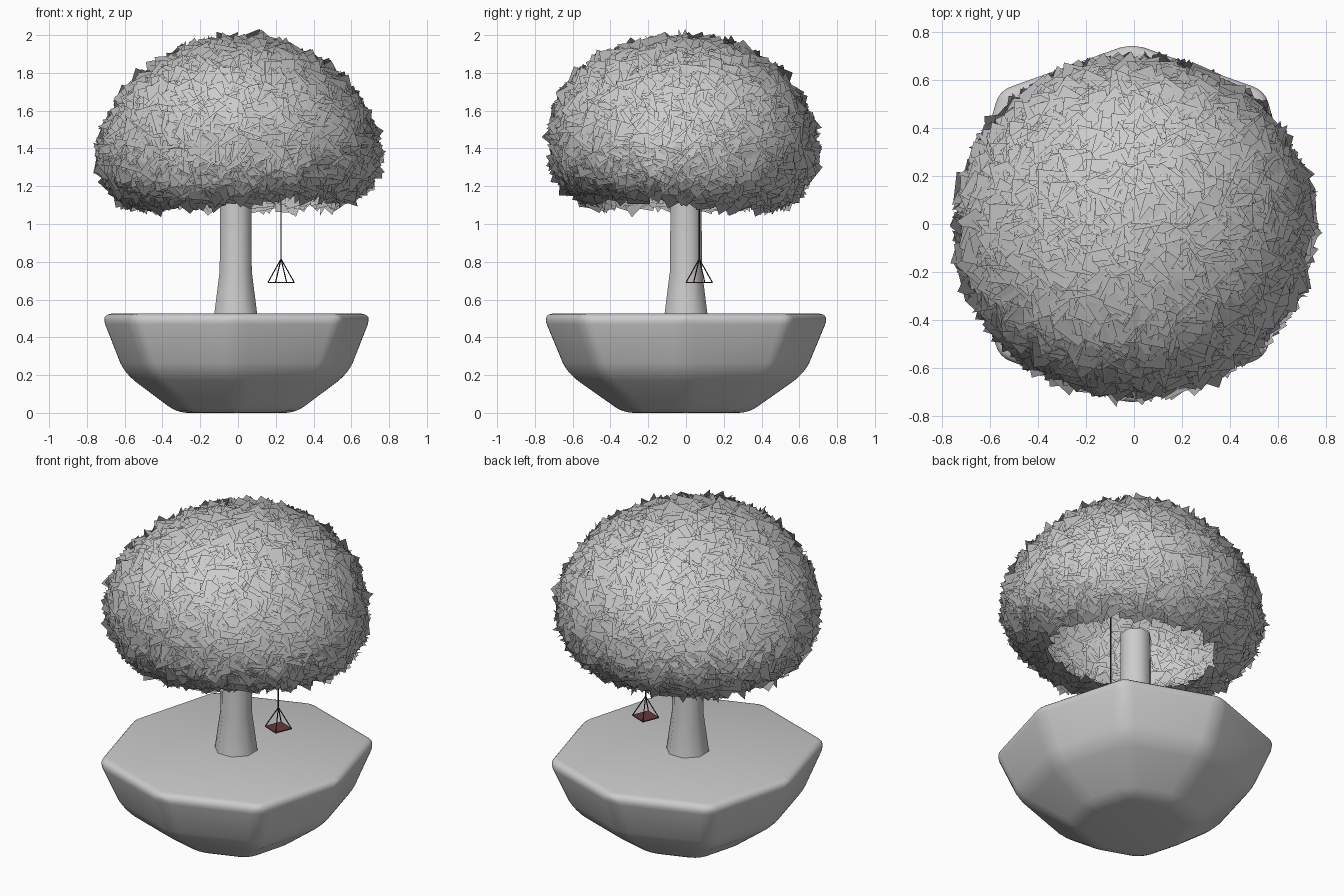
import bpy, bmesh, math, random
from mathutils import Vector, Matrix

if "Cube" in bpy.data.objects:
    bpy.data.objects.remove(bpy.data.objects["Cube"])

random.seed(7)


def finish(name, bm, smooth=None, color=None):
    me = bpy.data.meshes.new(name)
    bm.to_mesh(me)
    bm.free()
    ob = bpy.data.objects.new(name, me)
    bpy.context.collection.objects.link(ob)
    if color:
        m = bpy.data.materials.new(name + "_colour")
        m.diffuse_color = color
        m.use_nodes = True
        m.node_tree.nodes["Principled BSDF"].inputs["Base Color"].default_value = m.diffuse_color
        me.materials.append(m)
    if smooth:
        bpy.ops.object.select_all(action='DESELECT')
        ob.select_set(True)
        bpy.context.view_layer.objects.active = ob
        bpy.ops.object.shade_smooth_by_angle(angle=math.radians(smooth))
    return ob


def loft(rings):
    """Skin equal-length rings of points and cap both ends."""
    bm = bmesh.new()
    rows = [[bm.verts.new(p) for p in r] for r in rings]
    n = len(rows[0])
    for a, b in zip(rows, rows[1:]):
        for i in range(n):
            bm.faces.new((a[i], a[(i + 1) % n], b[(i + 1) % n], b[i]))
    bm.faces.new(rows[0][::-1])
    bm.faces.new(rows[-1])
    bm.normal_update()
    return bm


def rod(bm, a, b, r=0.004):
    a, b = Vector(a), Vector(b)
    rot = (b - a).to_track_quat('Z', 'Y').to_matrix().to_4x4()
    bmesh.ops.create_cone(bm, cap_ends=True, segments=6, radius1=r, radius2=r,
                          depth=(b - a).length, matrix=Matrix.Translation((a + b) / 2) @ rot)


# Island: softened eight-sided bowl with a flat top
corner = [0.95, 1.055, 1.01, 1.055]
bm = loft([[(r * corner[i % 4] * math.cos(i * math.pi / 4) - 0.008,
             r * corner[i % 4] * math.sin(i * math.pi / 4), z) for i in range(8)]
           for r, z in [(0.34, 0), (0.635, 0.21), (0.765, 0.525)]])
bmesh.ops.bevel(bm, geom=bm.edges[:], offset=0.06, segments=4, profile=0.5,
                affect='EDGES', clamp_overlap=True)
finish("island", bm, 40)

# Trunk: flared octagonal post
bm = loft([[(r * math.cos((i + 0.5) * math.pi / 4) - 0.012,
             r * math.sin((i + 0.5) * math.pi / 4), z) for i in range(8)]
           for r, z in [(0.127, 0.5), (0.122, 0.53), (0.092, 0.75), (0.088, 1.24)]])
finish("trunk", bm, 50)


# Canopy surface: twisted oval dome above a short skirt
def canopy(az, t):
    c, s = math.cos(az), math.sin(az)
    tt = max(t, 0)
    up, down = math.sin(tt), max(0, -math.sin(t))
    twist = 1 + 0.10 * math.sin(tt) * math.cos(2 * (az - math.radians(75)))
    w = math.cos(t) * twist if t >= 0 else math.cos(t) ** 0.5
    lift = 0.06 * down * math.exp(3 * (math.cos(az + 0.9) - 1))
    return Vector((0.735 * w * c + 0.02 * up, 0.69 * w * s - 0.01 - 0.025 * math.sin(2 * tt),
                   1.38 + 0.60 * up - 0.34 * down + lift))


# Leaf cards strewn through a thin shell, hollow and open underneath
bm = bmesh.new()
normals = []
while len(normals) < 4 * 3800:
    az = random.uniform(0, 2 * math.pi)
    t = math.asin(random.uniform(-0.85, 0.999))
    e = 0.01
    n = (canopy(az + e, t) - canopy(az - e, t)).cross(canopy(az, t + e) - canopy(az, t - e))
    n.normalize()
    p = canopy(az, t) - n * 0.03
    tilt = Vector([random.uniform(-1, 1) for _ in range(3)]) * 0.85
    q = (n + tilt).normalized().to_track_quat('Z', 'Y')
    q = q @ Matrix.Rotation(random.uniform(0, 6.28), 3, 'Z').to_quaternion()
    s = random.uniform(0.05, 0.068)
    vs = [bm.verts.new(p + q @ Vector((a * s, b * s, 0)))
          for a, b in [(-1, -1), (1, -1), (1, 1), (-1, 1)]]
    bm.faces.new(vs).smooth = True
    normals += [n] * 4
leaves = finish("leaf_cards", bm)
leaves.data.normals_split_custom_set_from_vertices(normals)

# Swing: square seat on four cords and one long rope
cx, cy, seat_z, apex = 0.228, 0.07, 0.69, (0.228, 0.07, 0.815)
pts = [(cx + 0.076 * math.cos(a), cy + 0.076 * math.sin(a))
       for a in [math.radians(23 + 90 * i) for i in range(4)]]
finish("swing_seat", loft([[(x, y, seat_z + d) for x, y in pts] for d in (-0.003, 0.003)]),
       color=(0.12, 0.04, 0.04, 1))
bm = bmesh.new()
rod(bm, apex, (cx, cy, 1.3))
for x, y in pts:
    rod(bm, (x, y, seat_z), apex, 0.003)
finish("swing_ropes", bm, color=(0.05, 0.025, 0.025, 1))
